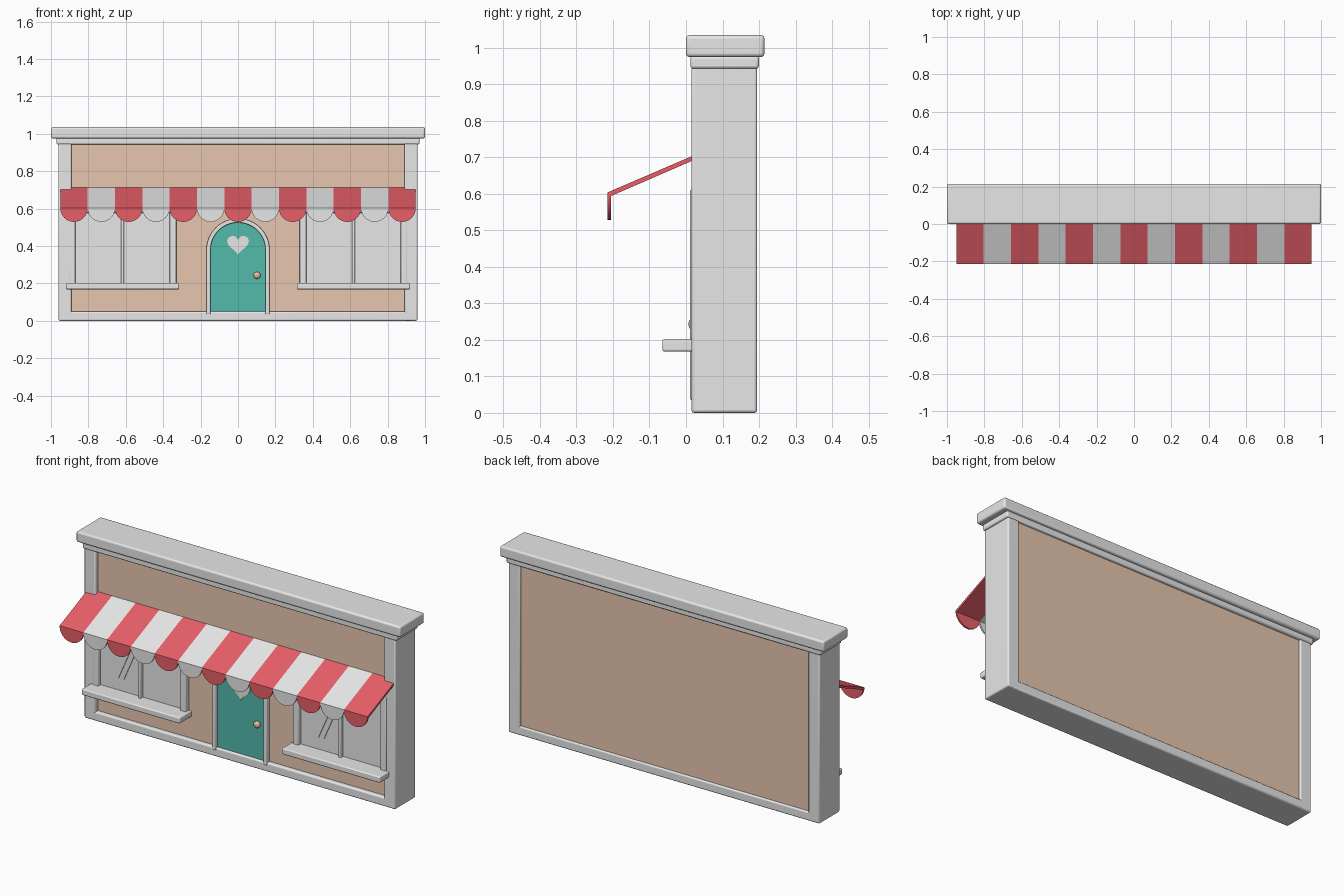
import bpy, bmesh
from math import sin, cos, pi
from mathutils import Vector

cube = bpy.data.objects.get("Cube")
if cube:
    bpy.data.objects.remove(cube, do_unlink=True)


def material(name, rgb):
    m = bpy.data.materials.new(name)
    m.use_nodes = True
    m.diffuse_color = (*rgb, 1)
    m.node_tree.nodes["Principled BSDF"].inputs["Base Color"].default_value = (*rgb, 1)
    return m


WHITE = material("soft white", (0.8, 0.8, 0.8))
TAN = material("tan plaster", (0.8, 0.57, 0.43))
TEAL = material("teal paint", (0.085, 0.49, 0.41))
RED = material("awning red", (0.8, 0.113, 0.14))
BRASS = material("knob brass", (0.8, 0.5, 0.34))


def finish(bm, name, mat, bevel=0):
    """Turn a bmesh into a shaded object with optional rounded edges."""
    bmesh.ops.recalc_face_normals(bm, faces=bm.faces)
    mesh = bpy.data.meshes.new(name)
    bm.to_mesh(mesh)
    bm.free()
    mesh.materials.append(mat)
    ob = bpy.data.objects.new(name, mesh)
    bpy.context.collection.objects.link(ob)
    if bevel:
        mod = ob.modifiers.new("rounded edges", 'BEVEL')
        mod.width = bevel
        mod.segments = 3
        mod.limit_method = 'ANGLE'
    bpy.ops.object.select_all(action='DESELECT')
    ob.select_set(True)
    bpy.context.view_layer.objects.active = ob
    bpy.ops.object.shade_smooth_by_angle()
    return ob


def box(name, mat, x, y, z, bevel=0):
    bm = bmesh.new()
    bmesh.ops.create_cube(bm, size=1)
    for v in bm.verts:
        v.co = [(a + b) / 2 + c * (b - a) for (a, b), c in zip((x, y, z), v.co)]
    return finish(bm, name, mat, bevel)


def prism(name, mat, points, start, end, axis='y', bevel=0):
    """Extrude an outline along y (points are x, z) or along x (points are y, z)."""
    bm = bmesh.new()
    place = (lambda u, v: (u, start, v)) if axis == 'y' else (lambda u, v: (start, u, v))
    face = bm.faces.new([bm.verts.new(place(u, v)) for u, v in points])
    out = bmesh.ops.extrude_face_region(bm, geom=[face])
    step = Vector((0, end - start, 0) if axis == 'y' else (end - start, 0, 0))
    bmesh.ops.translate(bm, verts=[g for g in out["geom"] if isinstance(g, bmesh.types.BMVert)], vec=step)
    return finish(bm, name, mat, bevel)


def arc(radius, cx, cz, a, b, n=24):
    return [(cx + radius * cos(a + (b - a) * i / n), cz + radius * sin(a + (b - a) * i / n))
            for i in range(n + 1)]


# Building shell
FRONT, BACK = 0.015, 0.195
box("wall", TAN, (-0.92, 0.92), (0.038, 0.185), (0.005, 0.96))
box("base", WHITE, (-0.93, 0.93), (FRONT, BACK), (0, 0.05), 0.008)
box("lower_cornice", WHITE, (-0.97, 0.97), (0.012, 0.2), (0.943, 0.978), 0.008)
box("top_cornice", WHITE, (-1, 1), (0, 0.215), (0.975, 1.035), 0.01)
for side, s in (("left", 1), ("right", -1)):
    box(side + "_pillar", WHITE, sorted((s * 0.89, s * 0.96)), (FRONT, BACK), (0, 0.95), 0.008)

# Door
R, SPRING = 0.15, 0.378
prism("door", TEAL, [(-R, 0.045), (R, 0.045)] + arc(R, 0, SPRING, 0, pi), 0.028, 0.06)
outer, inner = R + 0.019, R - 0.003
prism("door_frame", WHITE,
      [(outer, 0.035)] + arc(outer, 0, SPRING, 0, pi) + [(-outer, 0.035), (-inner, 0.035)]
      + arc(inner, 0, SPRING, pi, 0) + [(inner, 0.035)], 0.011, 0.05, bevel=0.005)

# Heart window in the door
heart = []
for i in range(40):
    t = 2 * pi * i / 40
    heart.append((0.058 * sin(t) ** 3,
                  0.411 + 0.0036 * (13 * cos(t) - 5 * cos(2 * t) - 2 * cos(3 * t) - cos(4 * t))))
prism("door_heart", WHITE, heart, 0.023, 0.03)

# Door knob
bm = bmesh.new()
bmesh.ops.create_uvsphere(bm, u_segments=24, v_segments=12, radius=0.019)
for v in bm.verts:
    v.co = (v.co.x + 0.102, v.co.y * 0.8 + 0.022, v.co.z + 0.243)
finish(bm, "door_knob", BRASS)

# Display windows
for side, s in (("left", 1), ("right", -1)):
    cx = s * 0.6175
    box(side + "_window_glass", WHITE, (cx - 0.27, cx + 0.27), (0.032, 0.06), (0.19, 0.6))
    for part, off, w in (("outer_frame", s * 0.27, 0.0175), ("middle_bar", 0, 0.008),
                         ("inner_frame", -s * 0.27, 0.0175)):
        box(f"{side}_window_{part}", WHITE, (cx + off - w, cx + off + w), (0.011, 0.05),
            (0.19, 0.605), 0.005)
    box(side + "_window_top_frame", WHITE, (cx - 0.2875, cx + 0.2875), (0.011, 0.05),
        (0.577, 0.612), 0.005)
    box(side + "_window_sill", WHITE, (cx - 0.303, cx + 0.303), (-0.065, 0.06), (0.168, 0.202), 0.006)
    # Glints leaning across the pane on the viewer's left
    for part, x, w in (("wide", cx - 0.195, 0.055), ("narrow", cx - 0.123, 0.016)):
        prism(f"{side}_window_{part}_glint", WHITE,
              [(x, 0.27), (x + w, 0.27), (x + w + 0.117, 0.54), (x + 0.117, 0.54)], 0.027, 0.034)

# Striped awning with scalloped valance
COUNT, HALF = 13, 0.95
step = 2 * HALF / COUNT
slab = [(0.05, 0.718), (0.05, 0.705), (-0.215, 0.59), (-0.215, 0.604)]
for i in range(COUNT):
    x = -HALF + i * step
    mat = WHITE if i % 2 else RED
    prism(f"awning_stripe_{i + 1}", mat, slab, x, x + step, axis='x')
    prism(f"awning_scallop_{i + 1}", mat, arc(step / 2, x + step / 2, 0.602, pi, 2 * pi), -0.215, -0.206)
